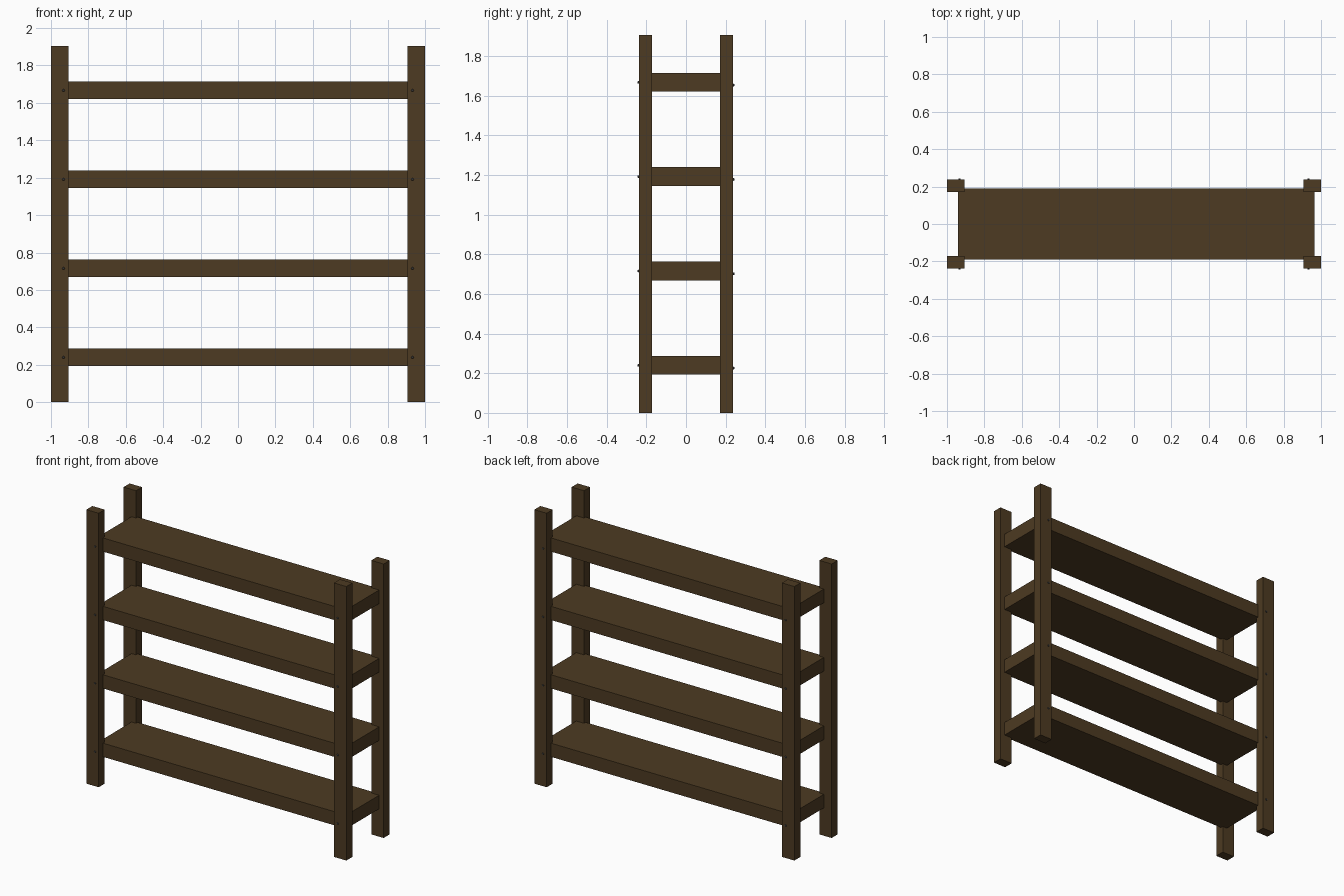
import bpy, math

if "Cube" in bpy.data.objects:
    bpy.data.objects.remove(bpy.data.objects["Cube"])


def material(name, rgb):
    m = bpy.data.materials.new(name)
    m.diffuse_color = (*rgb, 1)
    m.use_nodes = True
    m.node_tree.nodes["Principled BSDF"].inputs["Base Color"].default_value = m.diffuse_color
    return m


wood = material("dark_wood", (0.075, 0.043, 0.016))
metal = material("dark_metal", (0.06, 0.06, 0.06))


def box(name, x, y, z):
    """Axis-aligned box from (min, max) ranges."""
    ranges = (x, y, z)
    bpy.ops.mesh.primitive_cube_add(size=1, location=[(a + b) / 2 for a, b in ranges])
    o = bpy.context.object
    o.name = name
    o.scale = [b - a for a, b in ranges]
    bpy.ops.object.transform_apply(location=False, rotation=False, scale=True)
    o.data.materials.append(wood)


def bolt(name, x, y, z, side):
    """Small tapered bolt head on the outer face of a post."""
    bpy.ops.mesh.primitive_cone_add(vertices=8, radius1=0.009, radius2=0.005, depth=0.012,
                                    location=(x, y, z), rotation=(-side * math.pi / 2, 0, 0))
    o = bpy.context.object
    o.name = name
    o.data.materials.append(metal)


SIDES = ((-1, "left"), (1, "right"))
DEPTHS = ((-1, "front"), (1, "back"))
LEVELS = [0.193 + 0.4757 * i for i in range(4)]

# Corner posts
for sx, side in SIDES:
    for sy, depth in DEPTHS:
        box(f"{depth}_{side}_post", sorted((sx * 0.905, sx)),
            sorted((sy * 0.172, sy * 0.238)), (0, 1.905))

# Thick shelves let into the posts, with a bolt through each post
for i, z in enumerate(LEVELS, 1):
    box(f"shelf_{i}", (-0.94, 0.965), (-0.19, 0.19), (z, z + 0.095))
    for sx, side in SIDES:
        for sy, depth in DEPTHS:
            bolt(f"{depth}_{side}_bolt_{i}", sx * 0.933, sy * 0.238,
                 z + (0.047 if sy < 0 else 0.033), sy)
